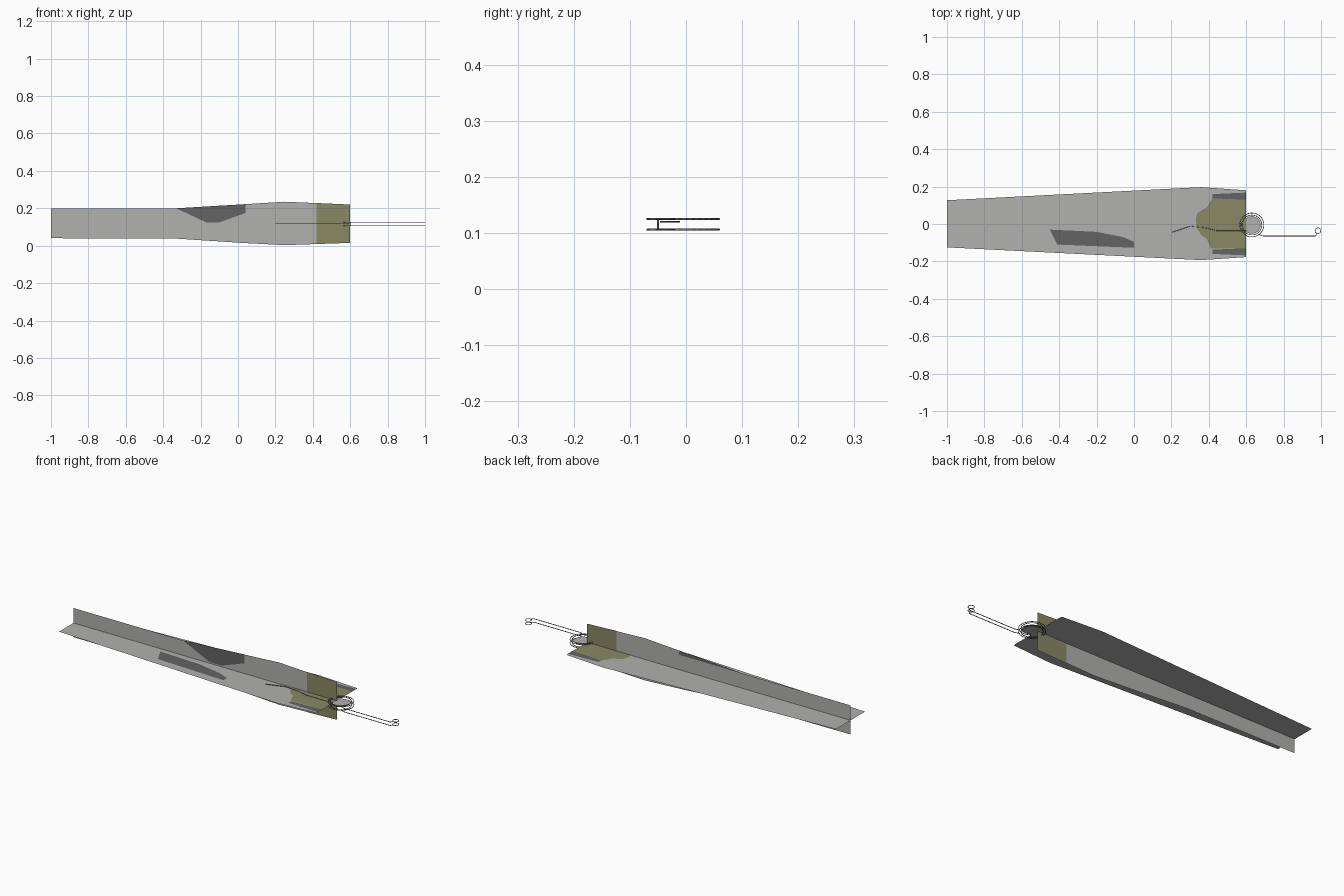
import bpy, bmesh, math

if "Cube" in bpy.data.objects:
    bpy.data.objects.remove(bpy.data.objects["Cube"])


def material(name, r, g, b):
    m = bpy.data.materials.new(name)
    m.diffuse_color = (r, g, b, 1)
    m.use_nodes = True
    m.node_tree.nodes["Principled BSDF"].inputs["Base Color"].default_value = m.diffuse_color
    return m


GREY = material("light_grey", 0.44, 0.44, 0.43)
DARK = material("dark_grey", 0.125, 0.125, 0.125)
OLIVE = material("olive", 0.25, 0.25, 0.13)
WIRE = material("wire_grey", 0.2, 0.2, 0.2)
MID = 0.118  # height of the horizontal card


def card(name, pts, mat, plane, offset):
    """Flat outline in the 'xy' plane (offset = z) or 'xz' plane (offset = y)."""
    bm = bmesh.new()
    verts = [bm.verts.new((a, b, offset) if plane == "xy" else (a, offset, b)) for a, b in pts]
    bm.faces.new(verts)
    bmesh.ops.triangulate(bm, faces=bm.faces[:])
    mesh = bpy.data.meshes.new(name)
    bm.to_mesh(mesh)
    bm.free()
    mesh.materials.append(mat)
    ob = bpy.data.objects.new(name, mesh)
    bpy.context.collection.objects.link(ob)
    return ob


def wire(name, pts, radius, closed=False):
    """Thin round wire along a 3D path."""
    cu = bpy.data.curves.new(name, "CURVE")
    cu.dimensions = "3D"
    cu.bevel_depth = radius
    cu.bevel_resolution = 1
    sp = cu.splines.new("POLY")
    sp.points.add(len(pts) - 1)
    for p, co in zip(sp.points, pts):
        p.co = (*co, 1)
    sp.use_cyclic_u = closed
    cu.materials.append(WIRE)
    ob = bpy.data.objects.new(name, cu)
    bpy.context.collection.objects.link(ob)
    return ob


def circle(cx, cy, r, z=None, n=32):
    ring = [(cx + r * math.cos(2 * math.pi * i / n), cy + r * math.sin(2 * math.pi * i / n))
            for i in range(n)]
    return ring if z is None else [(x, y, z) for x, y in ring]


# Crossed body cards
card("horizontal_card", [(-1, -0.125), (0.36, -0.193), (0.6, -0.177), (0.6, 0.18),
                         (0.36, 0.197), (-1, 0.127)], GREY, "xy", MID)
card("vertical_card", [(-1, 0.04), (-0.33, 0.038), (0.02, 0.015), (0.25, 0.003), (0.6, 0.015),
                       (0.6, 0.22), (0.25, 0.235), (0.02, 0.221), (-0.33, 0.2), (-1, 0.2)],
     GREY, "xz", 0)

# Painted patches on the upper side of the horizontal card
top = MID + 0.0015
card("olive_tip", [(0.335, -0.02), (0.36, -0.06), (0.39, -0.08), (0.41, -0.13), (0.6, -0.13),
                   (0.6, 0.14), (0.42, 0.14), (0.39, 0.09), (0.34, 0.06), (0.33, 0.03)],
     OLIVE, "xy", top)
card("dark_streak", [(-0.45, -0.03), (-0.41, -0.11), (0.0, -0.127), (0.0, -0.095),
                     (-0.06, -0.07), (-0.2, -0.042)], DARK, "xy", top)
for side, s in (("front", -1), ("back", 1)):
    card(side + "_tip_streak", [(0.42, s * 0.137), (0.6, s * 0.13), (0.6, s * 0.168),
                                (0.42, s * 0.16)], DARK, "xy", top + 0.0005)

# Painted patches on both sides of the vertical card
for side, y in (("front", -0.0015), ("back", 0.0015)):
    card(side + "_olive_end", [(0.42, 0.009), (0.6, 0.015), (0.6, 0.22), (0.42, 0.228)],
         OLIVE, "xz", y)
card("front_dark_patch", [(-0.33, 0.2), (-0.25, 0.165), (-0.17, 0.125), (-0.1, 0.125),
                          (0.04, 0.175), (0.04, 0.222)], DARK, "xz", -0.0015)
card("back_dark_strip", [(-0.33, 0.2), (0.04, 0.2), (0.04, 0.222)], DARK, "xz", 0.0015)

# Round plate with a pair of stacked rings
CX, CY = 0.63, -0.005
card("round_plate", circle(CX, CY, 0.047), GREY, "xy", MID)
for level, z in (("lower", 0.106), ("upper", 0.125)):
    wire(level + "_outer_ring", circle(CX, CY, 0.064, z), 0.0018, True)
    wire(level + "_inner_ring", circle(CX, CY, 0.053, z), 0.0018, True)
    # Long arm with an eyelet at its end
    wire(level + "_arm", [(0.665, -0.055, z), (0.69, -0.064, z), (0.97, -0.064, z),
                          (0.98, -0.05, z)], 0.0018)
    wire(level + "_eyelet", circle(0.983, -0.036, 0.0155, z, 16), 0.0016, True)

# Link between the levels and the short wire lying on the card
wire("ring_link", [(0.6, -0.05, 0.106), (0.6, -0.05, 0.125)], 0.0018)
wire("card_wire", [(0.2, -0.045, 0.12), (0.3, -0.012, 0.12), (0.38, -0.02, 0.12),
                   (0.44, -0.035, 0.12), (0.6, -0.035, 0.12)], 0.0015)
